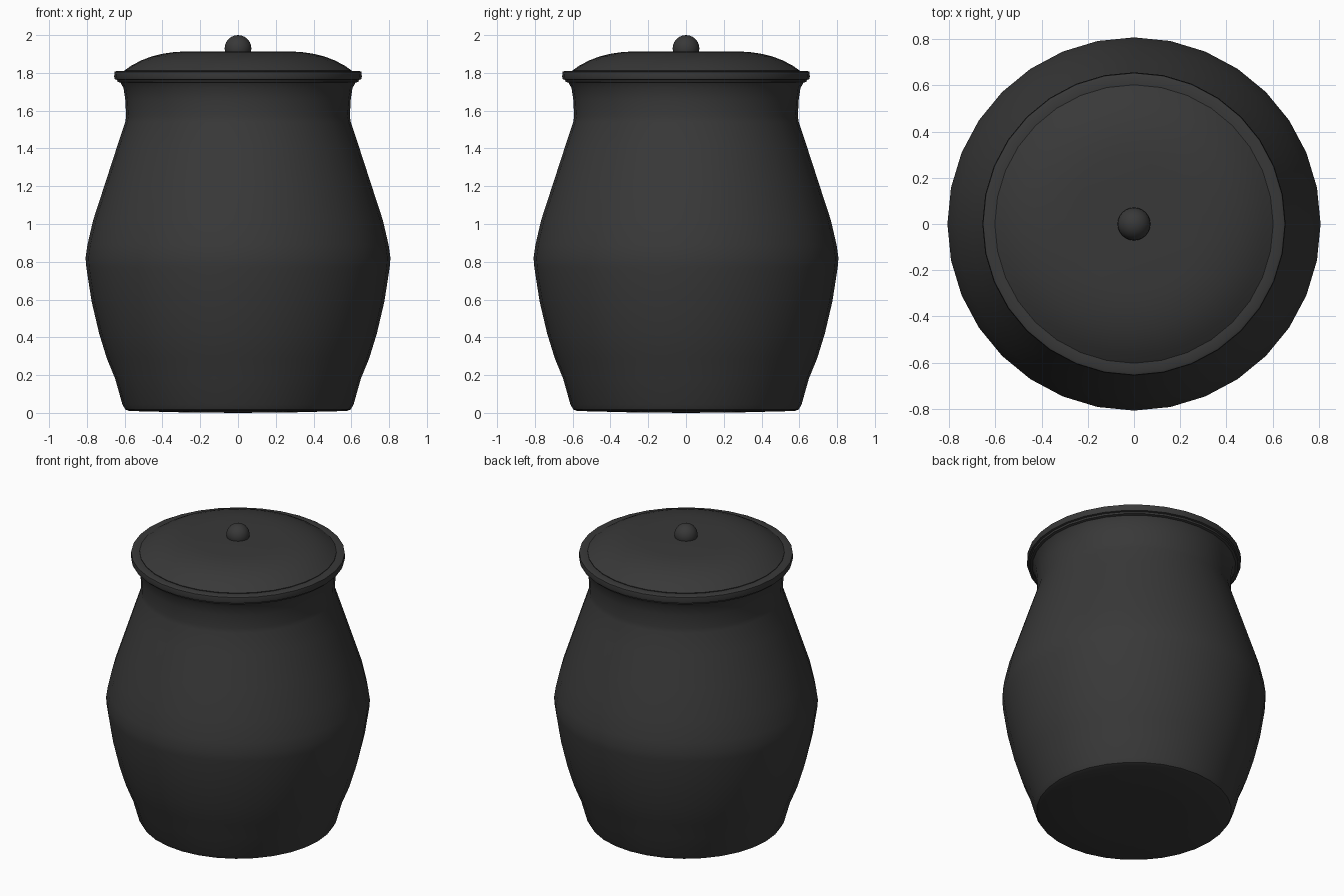
import bpy, bmesh
from math import tau, cos, sin, pi, radians

if "Cube" in bpy.data.objects:
    bpy.data.objects.remove(bpy.data.objects["Cube"])

glaze = bpy.data.materials.new("dark_glaze")
glaze.diffuse_color = (0.04, 0.04, 0.04, 1)
glaze.use_nodes = True
glaze.node_tree.nodes["Principled BSDF"].inputs["Base Color"].default_value = glaze.diffuse_color


def lathe(name, profile, segments=32):
    """Spin a list of (radius, height) points around z."""
    bm = bmesh.new()
    rings = []
    for r, z in profile:
        count = segments if r > 0 else 1
        rings.append([bm.verts.new((r * cos(tau * i / segments), r * sin(tau * i / segments), z))
                      for i in range(count)])
    for a, b in zip(rings, rings[1:]):
        for i in range(segments):
            j = (i + 1) % segments
            face = [a[i % len(a)], a[j % len(a)], b[j % len(b)], b[i % len(b)]]
            bm.faces.new(list(dict.fromkeys(face)))
    bmesh.ops.recalc_face_normals(bm, faces=bm.faces)
    mesh = bpy.data.meshes.new(name)
    bm.to_mesh(mesh)
    bm.free()
    obj = bpy.data.objects.new(name, mesh)
    bpy.context.collection.objects.link(obj)
    mesh.materials.append(glaze)
    bpy.ops.object.select_all(action='DESELECT')
    obj.select_set(True)
    bpy.context.view_layer.objects.active = obj
    bpy.ops.object.shade_smooth_by_angle(angle=radians(40))
    return obj


# Jar: foot, belly, shoulder, neck, rolled rim, then the inner wall
lathe("jar_body", [
    (0, 0), (0.30, 0.003), (0.575, 0.01), (0.597, 0.018), (0.612, 0.045),
    (0.65, 0.18), (0.695, 0.29), (0.735, 0.42), (0.775, 0.59), (0.803, 0.77),
    (0.807, 0.82), (0.797, 0.89), (0.767, 1.02), (0.705, 1.21), (0.64, 1.41),
    (0.597, 1.54), (0.592, 1.57), (0.597, 1.66), (0.606, 1.72), (0.622, 1.748),
    (0.637, 1.752), (0.640, 1.763), (0.652, 1.766), (0.656, 1.78), (0.653, 1.806),
    (0.642, 1.811), (0.602, 1.809), (0.596, 1.79), (0.56, 1.72), (0.55, 1.56),
    (0.75, 0.85), (0.57, 0.06), (0, 0.05)])

# Lid: shallow dome with a flat crown
lathe("lid", [
    (0, 1.77), (0.594, 1.79), (0.602, 1.813), (0.565, 1.838), (0.515, 1.865),
    (0.46, 1.886), (0.40, 1.901), (0.34, 1.91), (0.27, 1.914), (0, 1.914)])

# Knob: small ball sunk into the lid
lathe("lid_knob", [(0.071 * sin(pi * i / 12) if 0 < i < 12 else 0,
                    1.929 - 0.071 * cos(pi * i / 12)) for i in range(13)])
